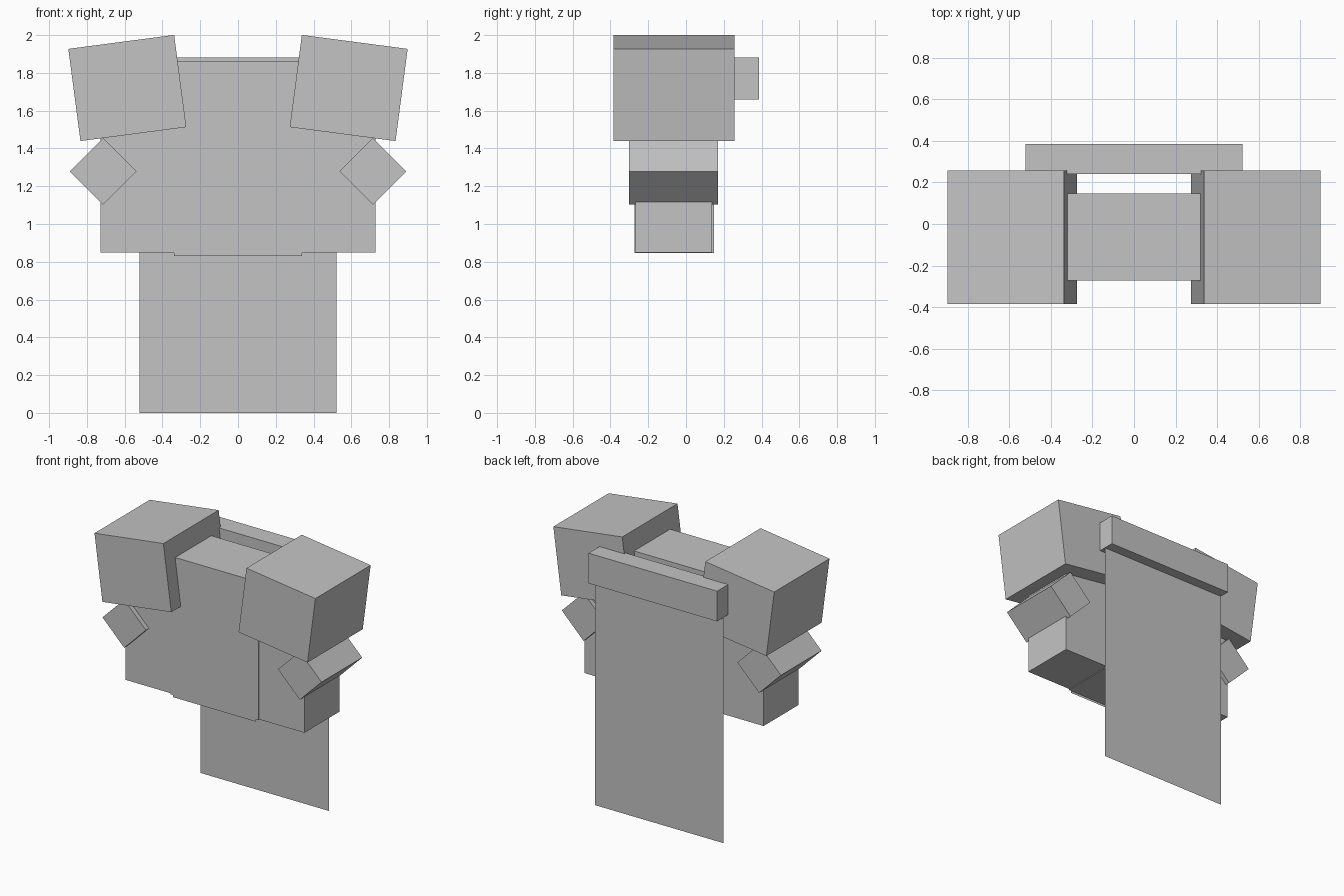
import bpy
from math import radians

cube = bpy.data.objects.get("Cube")
if cube:
    bpy.data.objects.remove(cube, do_unlink=True)

# Single plain colour
grey = bpy.data.materials.new("plain_grey")
grey.use_nodes = True
colour = (0.55, 0.55, 0.55, 1)
grey.diffuse_color = colour
grey.node_tree.nodes["Principled BSDF"].inputs["Base Color"].default_value = colour


def finish(name, size, tilt=0):
    ob = bpy.context.object
    ob.name = name
    ob.scale = size
    ob.rotation_euler.y = radians(tilt)
    ob.data.materials.append(grey)
    return ob


def box(name, centre, size, tilt=0):
    bpy.ops.mesh.primitive_cube_add(size=1, location=centre)
    return finish(name, size, tilt)


def sheet(name, centre, width, height):
    bpy.ops.mesh.primitive_plane_add(size=1, location=centre)
    ob = finish(name, (width, height, 1))
    ob.rotation_euler.x = radians(90)
    return ob


# Torso with a thin front panel hanging just below it
box("torso", (0, -0.063, 1.353), (0.715, 0.42, 1.015))
sheet("front_panel", (0, -0.274, 1.34), 0.675, 1.02)

# Arms, tilted elbow guards and shoulder blocks
for side, s in (("left", 1), ("right", -1)):
    box(side + "_arm", (s * 0.535, -0.065, 1.25), (0.385, 0.405, 0.8))
    box(side + "_elbow_guard", (s * 0.714, -0.066, 1.279), (0.25, 0.472, 0.25), 45)
    box(side + "_shoulder", (s * 0.586, -0.063, 1.72), (0.565, 0.642, 0.492), s * 7.5)

# Cape hanging from a bar behind the shoulders
box("cape_bar", (0, 0.313, 1.77), (1.045, 0.145, 0.222))
sheet("cape", (0, 0.31, 0.89), 1.045, 1.78)
